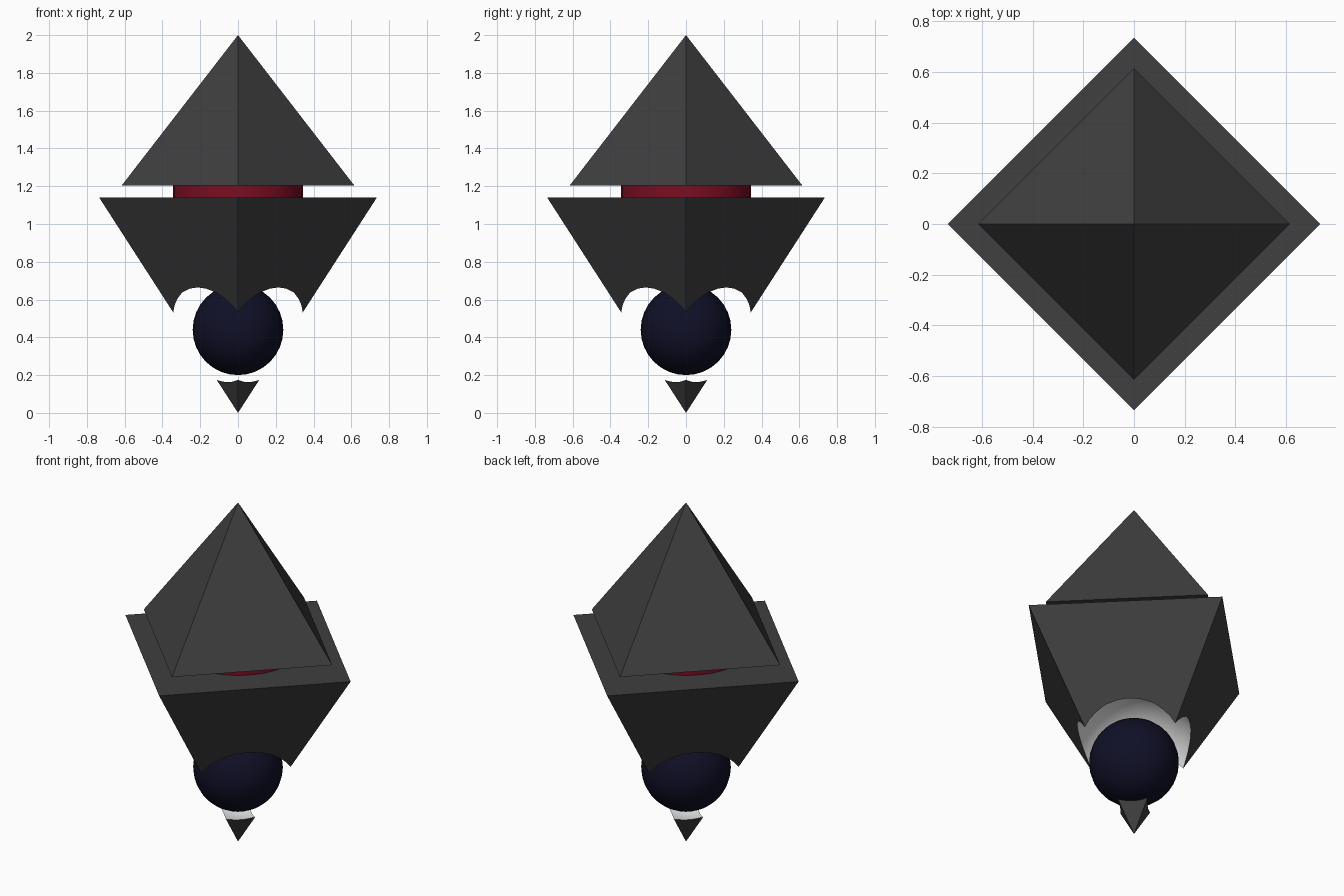
import bpy
from mathutils import Vector
from math import radians

cube = bpy.data.objects.get("Cube")
if cube:
    bpy.data.objects.remove(cube, do_unlink=True)


def material(name, rgb):
    m = bpy.data.materials.new(name)
    m.use_nodes = True
    colour = (*rgb, 1)
    m.diffuse_color = colour
    m.node_tree.nodes["Principled BSDF"].inputs["Base Color"].default_value = colour
    return m


charcoal = material("charcoal", (0.05, 0.05, 0.05))
pale = material("pale_grey", (0.8, 0.8, 0.8))
red = material("deep_red", (0.2, 0.004, 0.016))
navy = material("dark_navy", (0.005, 0.005, 0.02))


def finish(name, mat, smooth=False):
    ob = bpy.context.object
    ob.name = name
    ob.data.materials.append(mat)
    if smooth:
        bpy.ops.object.shade_smooth_by_angle(angle=radians(30))
    return ob


def pyramid(name, half_diagonal, base, apex):
    # four-sided cone with corners on the axes, pointing up or down
    low, high = min(base, apex), max(base, apex)
    up = apex > base
    bpy.ops.mesh.primitive_cone_add(
        vertices=4, radius1=half_diagonal if up else 0,
        radius2=0 if up else half_diagonal,
        depth=high - low, location=(0, 0, (low + high) / 2))
    return finish(name, charcoal)


def ball(name, radius, z, mat):
    bpy.ops.mesh.primitive_uv_sphere_add(
        segments=32, ring_count=16, radius=radius, location=(0, 0, z))
    return finish(name, mat, True)


# Upper roof and the collar below it
pyramid("upper_pyramid", 0.615, 1.205, 2.0)
bpy.ops.mesh.primitive_cylinder_add(
    vertices=32, radius=0.345, depth=0.085, location=(0, 0, 1.1725))
finish("collar", red, True)

# Lower body, hollowed by a round cavity that separates the tip
body = pyramid("lower_pyramid", 0.735, 1.14, 0.0)
body.data.materials.append(pale)
CAVITY_Z, CAVITY_R = 0.5, 0.346
cutter = ball("cavity_cutter", CAVITY_R, CAVITY_Z, pale)
cut = body.modifiers.new("cavity", "BOOLEAN")
cut.operation = "DIFFERENCE"
cut.solver = "EXACT"
cut.object = cutter
bpy.ops.object.select_all(action="DESELECT")
body.select_set(True)
bpy.context.view_layer.objects.active = body
bpy.ops.object.modifier_apply(modifier=cut.name)
bpy.data.objects.remove(cutter, do_unlink=True)

# Pale smooth lining inside the cavity, flat dark faces outside
centre = Vector((0, 0, CAVITY_Z)) - body.location
for face in body.data.polygons:
    inward = (centre - face.center).normalized()
    lining = face.normal.dot(inward) > 0.95
    face.material_index = int(lining)
    face.use_smooth = lining
bpy.ops.object.shade_smooth_by_angle(angle=radians(30))

# Floating ball in the cavity
ball("core_ball", 0.24, 0.44, navy)
